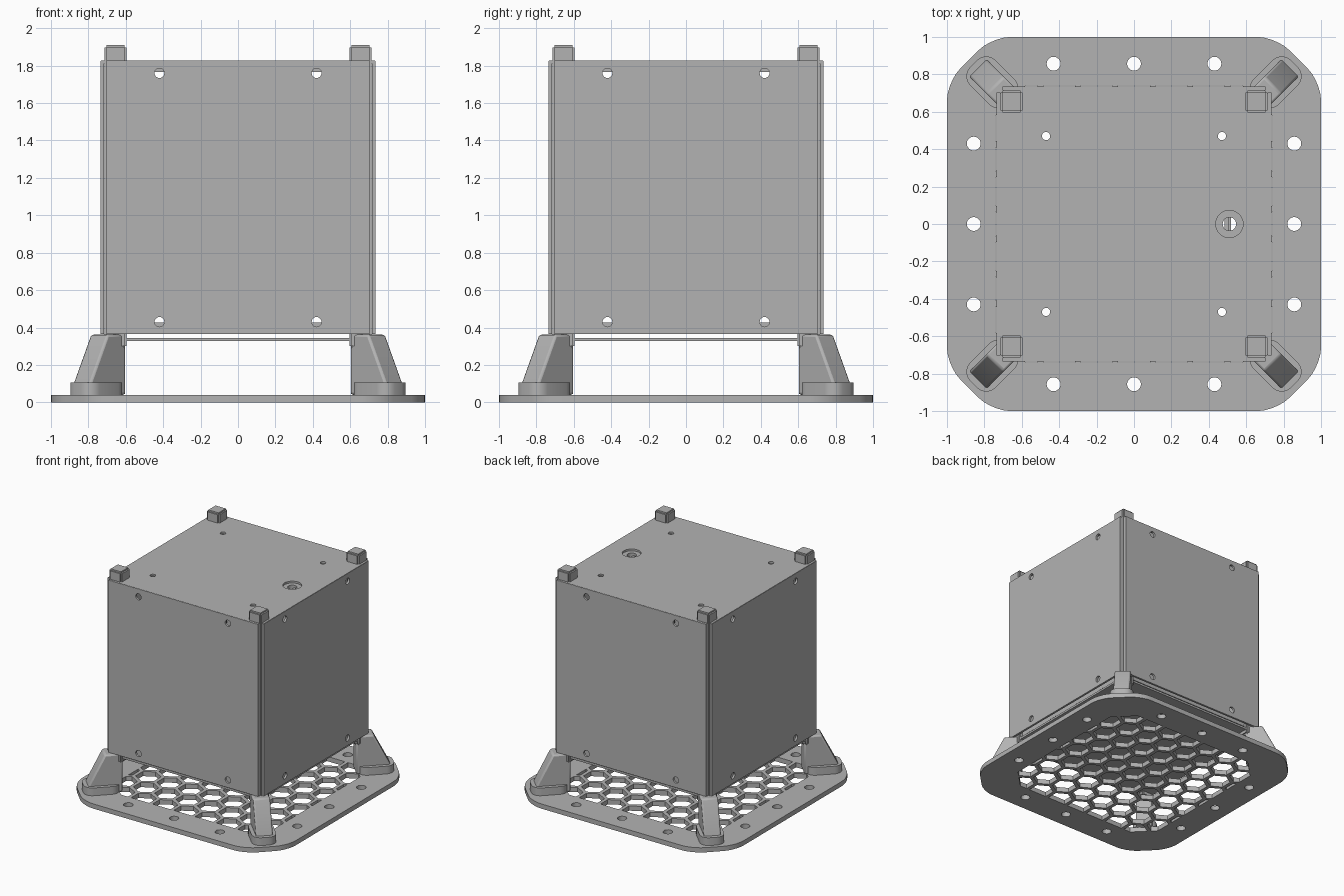
import bpy, bmesh, math
from mathutils import Matrix, Vector

if "Cube" in bpy.data.objects:
    bpy.data.objects.remove(bpy.data.objects["Cube"])

grey = bpy.data.materials.new("plain grey")
grey.use_nodes = True
COLOUR = (0.45, 0.45, 0.45, 1)
grey.diffuse_color = COLOUR
grey.node_tree.nodes["Principled BSDF"].inputs["Base Color"].default_value = COLOUR


def add_prism(bm, points, z0, z1):
    low = [bm.verts.new((x, y, z0)) for x, y in points]
    high = [bm.verts.new((x, y, z1)) for x, y in points]
    bm.faces.new(low[::-1])
    bm.faces.new(high)
    n = len(points)
    for i in range(n):
        j = (i + 1) % n
        bm.faces.new((low[i], low[j], high[j], high[i]))


def finish(name, bm, matrix=None):
    if matrix:
        bm.transform(matrix)
    bmesh.ops.recalc_face_normals(bm, faces=bm.faces[:])
    mesh = bpy.data.meshes.new(name)
    bm.to_mesh(mesh)
    bm.free()
    obj = bpy.data.objects.new(name, mesh)
    mesh.materials.append(grey)
    bpy.context.collection.objects.link(obj)
    return obj


def prism(name, points, z0, z1, matrix=None, rounding=0):
    bm = bmesh.new()
    add_prism(bm, points, z0, z1)
    if rounding:
        edges = [e for e in bm.edges if abs(e.verts[0].co.z - e.verts[1].co.z) > 1e-5]
        bmesh.ops.bevel(bm, geom=edges, offset=rounding, segments=5, profile=0.5, affect='EDGES')
    return finish(name, bm, matrix)


def ring(cx, cy, r, n=24, start=0.0):
    return [(cx + r * math.cos(start + math.tau * i / n),
             cy + r * math.sin(start + math.tau * i / n)) for i in range(n)]


def rect(x0, x1, y0, y1):
    return [(x0, y0), (x1, y0), (x1, y1), (x0, y1)]


def octagon(h, cut):
    k = h - cut
    return [(h, -k), (h, k), (k, h), (-k, h), (-h, k), (-h, -k), (-k, -h), (k, -h)]


def notched(h, n):
    """Square with square notches at the corners."""
    quarter = [(h, n), (n, n), (n, h)]
    return [(x * c - y * s, x * s + y * c)
            for c, s in ((1, 0), (0, 1), (-1, 0), (0, -1)) for x, y in quarter]


def cutter(shapes, z0, z1):
    bm = bmesh.new()
    for shape in shapes:
        add_prism(bm, shape, z0, z1)
    return finish("cutter", bm)


def boolean(obj, tool, operation='DIFFERENCE'):
    mod = obj.modifiers.new("cut", 'BOOLEAN')
    mod.operation = operation
    mod.solver = 'EXACT'
    mod.object = tool
    bpy.context.view_layer.objects.active = obj
    bpy.ops.object.modifier_apply(modifier=mod.name)
    bpy.data.objects.remove(tool)


def turn(i):
    return Matrix.Rotation(i * math.pi / 2, 4, 'Z')


# Base plate with bolt holes and a honeycomb window
base = prism("base_plate", octagon(1, 0.24), 0, 0.04, rounding=0.1)
bolts = []
for t in (-0.43, 0, 0.43):
    for s in (-0.857, 0.857):
        bolts += [ring(t, s, 0.037), ring(s, t, 0.037)]
boolean(base, cutter(bolts, -0.1, 0.1))

PITCH, WALL = 0.2, 0.03
cells = []
for row in range(-5, 6):
    for col in range(-5, 6):
        x = (col + 0.5 * (row % 2)) * PITCH
        y = row * PITCH * math.sqrt(3) / 2
        cells.append(ring(x, y, (PITCH - WALL) / math.sqrt(3), 6, math.pi / 6))
honeycomb = cutter(cells, -0.1, 0.1)
boolean(honeycomb, cutter([octagon(0.74, 0.16)], -0.05, 0.09), 'INTERSECT')
boolean(base, honeycomb)

# Corner posts, with softened ends standing above the box
for i in range(4):
    bm = bmesh.new()
    add_prism(bm, rect(0.595, 0.715, 0.595, 0.715), 0.29, 1.91)
    bmesh.ops.bevel(bm, geom=bm.edges[:], offset=0.012, segments=2, affect='EDGES')
    finish("corner_post", bm, turn(i))

# Side panels with screw holes, and the inner rails behind them
for i, side in enumerate(("front", "left", "back", "right")):
    stand = turn(i) @ Matrix.Translation((0, -0.735, 0)) @ Matrix.Rotation(math.pi / 2, 4, 'X')
    panel = prism(side + "_panel", rect(-0.702, 0.702, 0.365, 1.825), -0.018, 0)
    holes = [ring(x, z, 0.026) for x in (-0.42, 0.42) for z in (0.43, 1.76)]
    boolean(panel, cutter(holes, -0.1, 0.1))
    panel.data.transform(stand)
    for z0, z1 in ((0.365, 0.428), (1.765, 1.812)):
        prism(side + "_rail", rect(-0.6, 0.6, -0.68, -0.62), z0, z1, turn(i))

# Top and bottom panels
screws = [ring(x, y, 0.022) for x in (-0.47, 0.47) for y in (-0.47, 0.47)]
top = prism("top_panel", notched(0.733, 0.7), 1.811, 1.827)
boolean(top, cutter(screws + [ring(0.51, 0, 0.073, 32)], 1.7, 1.9))
bottom = prism("bottom_panel", notched(0.702, 0.6), 0.328, 0.345)
boolean(bottom, cutter(screws + [ring(0.51, 0, 0.036)], 0.2, 0.5))

# Recessed port under the top opening
port = prism("port_seat", ring(0.51, 0, 0.09, 32), 1.775, 1.8105)
boolean(port, cutter([ring(0.51, 0, 0.036)], 1.7, 1.9))
prism("port_bar", rect(0.502, 0.518, -0.04, 0.04), 1.778, 1.79)

# Diagonal legs: a sloped wedge over a round-ended foot
for i in range(4):
    diagonal = turn(i) @ Matrix.Rotation(math.pi / 4, 4, 'Z')
    upright = diagonal @ Matrix.Rotation(math.pi / 2, 4, 'X')
    wedge = [(0.912, 0.04), (1.19, 0.04), (1.18, 0.105), (1.05, 0.362), (0.912, 0.362)]
    leg = prism("leg", wedge, -0.066, 0.066, upright)
    bevel = leg.modifiers.new("soft edges", 'BEVEL')
    bevel.width = 0.012
    bevel.segments = 2
    prism("foot", rect(0.93, 1.213, -0.096, 0.096), 0.038, 0.106, diagonal, 0.07)

# Smooth the round parts, keep the edges sharp
bpy.ops.object.select_all(action='DESELECT')
for obj in bpy.context.collection.objects:
    if obj.type == 'MESH' and obj.data.materials and obj.data.materials[0] == grey:
        obj.select_set(True)
        bpy.context.view_layer.objects.active = obj
bpy.ops.object.shade_smooth_by_angle(angle=math.radians(30))
